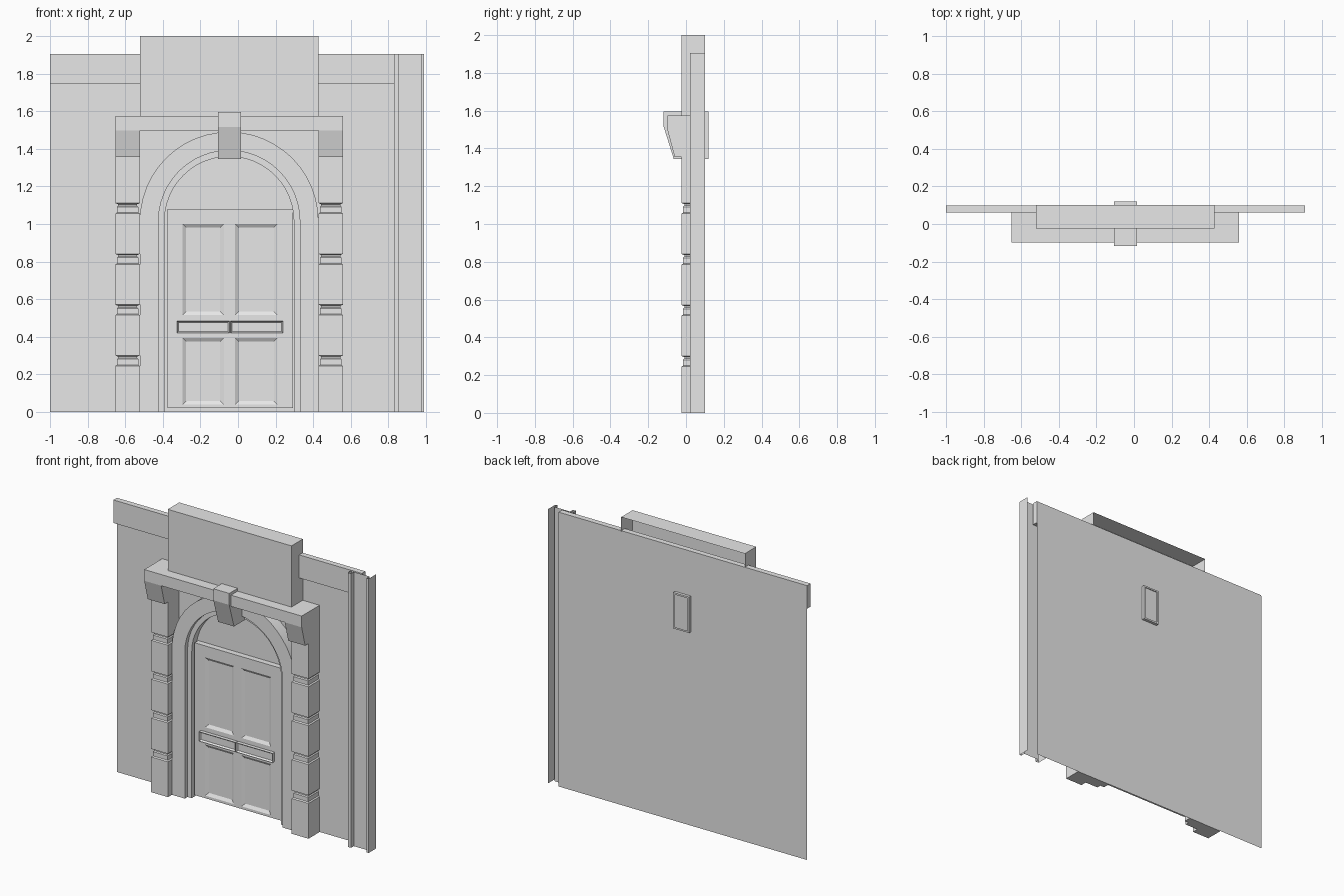
import bpy, bmesh, math

if "Cube" in bpy.data.objects:
    bpy.data.objects.remove(bpy.data.objects["Cube"], do_unlink=True)

stone = bpy.data.materials.new("plain_grey")
stone.use_nodes = True
GREY = (0.8, 0.8, 0.8, 1)
stone.diffuse_color = GREY
for node in stone.node_tree.nodes:
    if node.type == 'BSDF_PRINCIPLED':
        node.inputs["Base Color"].default_value = GREY

CX = -0.047          # centre line of the doorway
BACK = 0.1           # plane of the wall


def finish(name, bm, smooth=False):
    bmesh.ops.recalc_face_normals(bm, faces=bm.faces)
    mesh = bpy.data.meshes.new(name)
    bm.to_mesh(mesh)
    bm.free()
    mesh.materials.append(stone)
    ob = bpy.data.objects.new(name, mesh)
    bpy.context.collection.objects.link(ob)
    if smooth:
        bpy.context.view_layer.objects.active = ob
        ob.select_set(True)
        bpy.ops.object.shade_smooth_by_angle(angle=math.radians(30))
        ob.select_set(False)
    return ob


def skin(bm, rings, closed=True, caps=True):
    """Join successive rings of points with quads."""
    rows = [[bm.verts.new(p) for p in ring] for ring in rings]
    n = len(rows[0])
    for a, b in zip(rows, rows[1:]):
        for i in range(n if closed else n - 1):
            j = (i + 1) % n
            bm.faces.new((a[i], a[j], b[j], b[i]))
    if caps:
        bm.faces.new(rows[0])
        bm.faces.new(rows[-1])


def add_box(bm, x, y, z):
    skin(bm, [[(x[0], y[0], h), (x[1], y[0], h), (x[1], y[1], h), (x[0], y[1], h)] for h in z])


def box(name, x, y, z):
    bm = bmesh.new()
    add_box(bm, x, y, z)
    return finish(name, bm)


def side_extrude(name, profile, x0, x1, open_back=False):
    """Extrude a (y, z) profile along x."""
    bm = bmesh.new()
    skin(bm, [[(x, y, z) for y, z in profile] for x in (x0, x1)], closed=not open_back)
    return finish(name, bm)


# Wall sheet and top band
bm = bmesh.new()
skin(bm, [[(-1, BACK, z), (0.91, BACK, z)] for z in (0, 1.9)], closed=False, caps=False)
finish("wall", bm)
box("top_band", (-1, 0.91), (0.06, BACK - 0.001), (1.745, 1.905))

# Folded end post, open at top, bottom and back
post = [(0.83, BACK), (0.83, 0.02), (0.855, 0.02), (0.855, 0.05),
        (0.975, 0.05), (0.975, 0.02), (0.99, 0.02), (0.99, BACK)]
bm = bmesh.new()
skin(bm, [[(x, y, z) for x, y in post] for z in (0, 1.905)], closed=False, caps=False)
finish("end_post", bm)

# Hollow block above the doorway, open behind and below
bm = bmesh.new()
add_box(bm, (CX - 0.475, CX + 0.475), (-0.025, BACK), (1.575, 2))
hidden = [f for f in bm.faces if f.calc_center_median().z < 1.6
          or f.calc_center_median().y > BACK - 0.01]
bmesh.ops.delete(bm, geom=hidden, context='FACES')
finish("upper_block", bm)

# Lintel and its sloping brackets
box("lintel", (CX - 0.605, CX + 0.605), (-0.098, BACK - 0.001), (1.497, 1.575))
bracket = [(-0.098, 1.497), (-0.06, 1.355), (BACK - 0.001, 1.355), (BACK - 0.001, 1.497)]

# Pilasters with four chamfered necks
for name, s in (("right", -1), ("left", 1)):
    x0, x1 = sorted((CX + s * 0.475, CX + s * 0.605))
    side_extrude(name + "_bracket", bracket, x0, x1)
    levels = [(0, 0)]
    for z in (0.245, 0.515, 0.785, 1.055):
        levels += [(z, 0), (z + 0.006, 0.008), (z + 0.036, 0.008),
                   (z + 0.042, 0.014), (z + 0.05, 0.014), (z + 0.056, 0)]
    levels.append((1.355, 0))
    bm = bmesh.new()
    skin(bm, [[(x0 + d, -0.023 + d, z), (x1 - d, -0.023 + d, z),
               (x1 - d, BACK - 0.001, z), (x0 + d, BACK - 0.001, z)] for z, d in levels])
    finish(name + "_pilaster", bm)

# Keystone, passing through the wall and open behind
keystone = [(0.12, 1.595), (-0.118, 1.595), (-0.118, 1.515), (-0.065, 1.345), (0.12, 1.345)]
bm = bmesh.new()
skin(bm, [[(x, y, z) for y, z in keystone] for x in (-0.107, 0.015)], closed=False)
# Narrow rim on the open back
rim = [[(CX + s * (0.061 - d), 0.12, 1.47 + t * (0.125 - d))
        for s, t in ((-1, -1), (1, -1), (1, 1), (-1, 1))] for d in (0, 0.012)]
skin(bm, rim, caps=False)
finish("keystone", bm)

# Stepped arch and jambs, swept around the opening
STEPS = 24
SPRING = 1.015
section = [(0.475, BACK), (0.475, 0.02), (0.376, 0.02),
           (0.376, 0.05), (0.344, 0.05), (0.344, BACK)]
rings = [[(CX + r, y, 0) for r, y in section]]
for i in range(STEPS + 1):
    a = math.pi * i / STEPS
    rings.append([(CX + r * math.cos(a), y, SPRING + r * math.sin(a)) for r, y in section])
rings.append([(CX - r, y, 0) for r, y in section])
bm = bmesh.new()
skin(bm, rings, closed=False)
finish("arch_surround", bm, smooth=True)

# Door: front split on a grid, panel cells sunk with sloping edges
DOOR_Y = 0.06
xs = [-0.376, -0.295, -0.075, -0.015, 0.21, 0.292]
zs = [0.022, 0.04, 0.395, 0.515, 1.0, 1.08]
bm = bmesh.new()
grid = [[bm.verts.new((x, DOOR_Y, z)) for x in xs] for z in zs]
panels = []
for r in range(5):
    for c in range(5):
        f = bm.faces.new((grid[r][c], grid[r][c + 1], grid[r + 1][c + 1], grid[r + 1][c]))
        if r % 2 and c % 2:
            panels.append(f)
border = [e for e in bm.edges if e.is_boundary]
new = bmesh.ops.extrude_edge_only(bm, edges=border)["geom"]
for v in new:
    if isinstance(v, bmesh.types.BMVert):
        v.co.y = BACK
bmesh.ops.inset_individual(bm, faces=panels, thickness=0.028)
for f in panels:
    for v in f.verts:
        v.co.y += 0.012
finish("door", bm)

# Two framed push plates across the door
for name, x0, x1 in (("right", -0.325, -0.046), ("left", -0.04, 0.24)):
    bm = bmesh.new()
    add_box(bm, (x0, x1), (0.035, DOOR_Y), (0.42, 0.485))
    bm.normal_update()
    front = [min(bm.faces, key=lambda f: f.calc_center_median().y)]
    bmesh.ops.inset_individual(bm, faces=front, thickness=0.012)
    for v in front[0].verts:
        v.co.y += 0.012
    finish(name + "_push_bar", bm)
